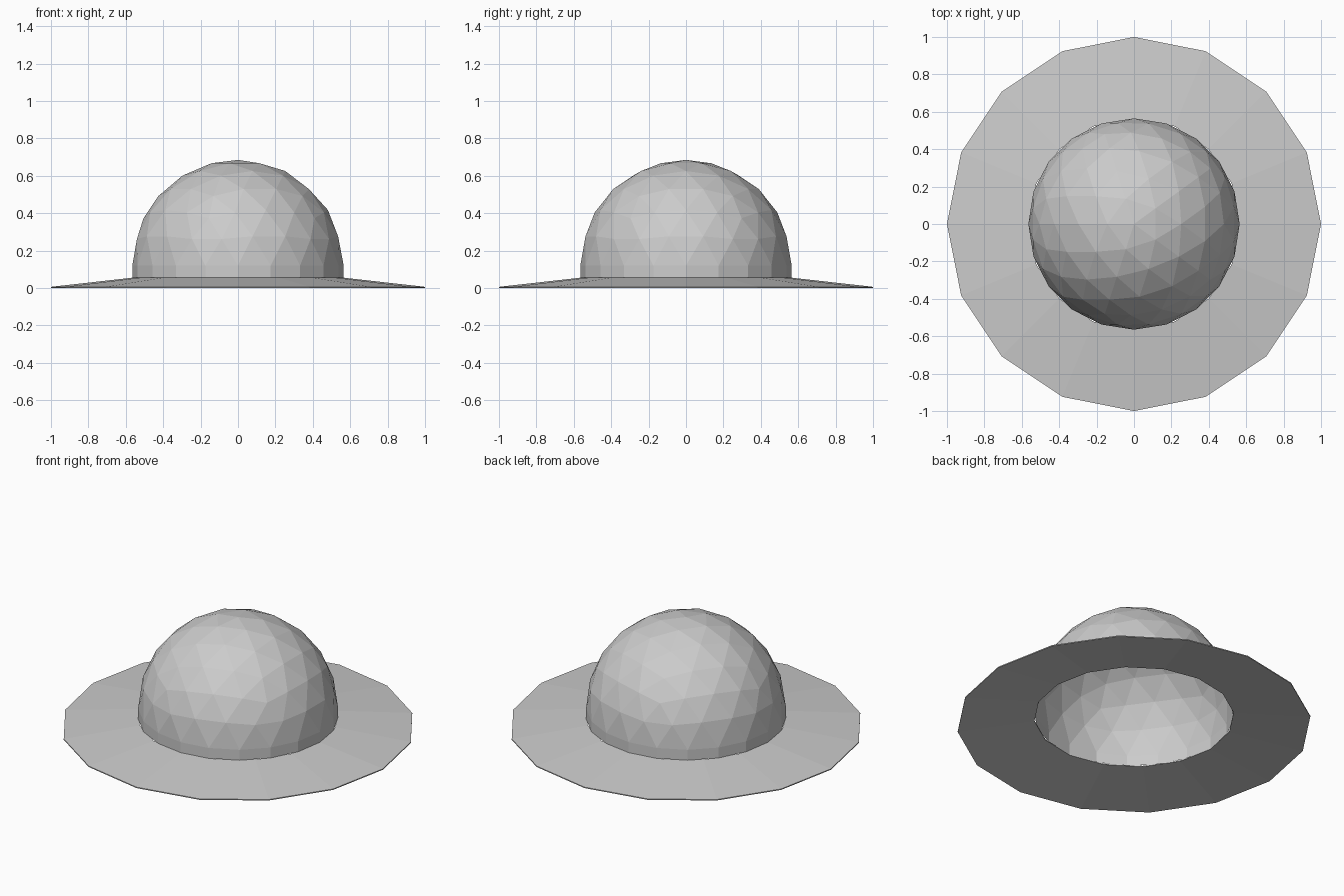
import bpy, bmesh, math
from mathutils import Matrix

if "Cube" in bpy.data.objects:
    bpy.data.objects.remove(bpy.data.objects["Cube"])

R = 0.565        # crown radius
EQ = 0.12        # height of the crown's widest ring
BASE = 0.055     # height where crown meets brim


def add_object(name, bm):
    mesh = bpy.data.meshes.new(name)
    bm.to_mesh(mesh)
    bm.free()
    obj = bpy.data.objects.new(name, mesh)
    bpy.context.collection.objects.link(obj)
    return obj


# Crown: upper half of an icosphere with a short straight band below
bm = bmesh.new()
bmesh.ops.create_icosphere(bm, subdivisions=3, radius=R,
                           matrix=Matrix.Rotation(math.pi, 4, 'Z'))
low = [v for v in bm.verts if v.co.z < -0.001]
bmesh.ops.delete(bm, geom=low, context='VERTS')
rim = [e for e in bm.edges if e.is_boundary]
band = bmesh.ops.extrude_edge_only(bm, edges=rim)["geom"]
bmesh.ops.translate(bm, vec=(0, 0, BASE - EQ),
                    verts=[g for g in band if isinstance(g, bmesh.types.BMVert)])
bmesh.ops.translate(bm, vec=(0, 0, EQ), verts=bm.verts[:])
bmesh.ops.recalc_face_normals(bm, faces=bm.faces[:])
add_object("crown", bm)

# Brim: thin 16-sided sloping ring, open in the middle
SIDES = 16
profile = [(R, BASE), (1.0, 0.006), (1.0, 0.0), (R, BASE - 0.006)]
bm = bmesh.new()
rings = []
for i in range(SIDES):
    a = 2 * math.pi * i / SIDES
    rings.append([bm.verts.new((r * math.cos(a), r * math.sin(a), z))
                  for r, z in profile])
for i in range(SIDES):
    p, q = rings[i], rings[(i + 1) % SIDES]
    for j in range(len(profile)):
        k = (j + 1) % len(profile)
        bm.faces.new((p[j], p[k], q[k], q[j]))
bmesh.ops.recalc_face_normals(bm, faces=bm.faces[:])
add_object("brim", bm)
